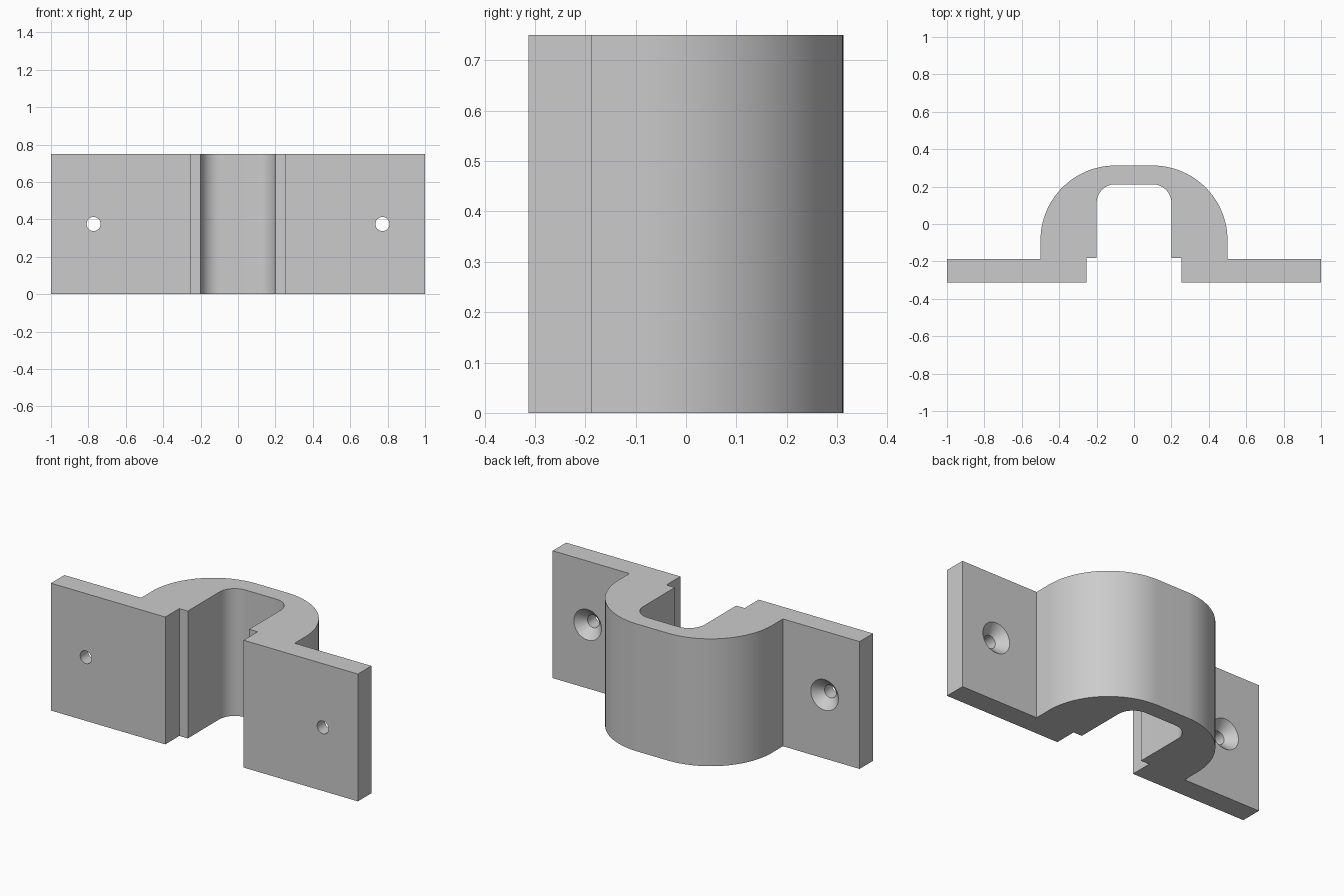
import bpy, bmesh
from math import sin, cos, pi, radians
from mathutils import Matrix

cube = bpy.data.objects.get("Cube")
if cube:
    bpy.data.objects.remove(cube)

HEIGHT = 0.75
FRONT, FLANGE_BACK = -0.3125, -0.1875
HOLE_X, HOLE_R, SINK_R = 0.772, 0.0375, 0.09

grey = bpy.data.materials.new("plain grey")
grey.use_nodes = True
colour = (0.6, 0.6, 0.6, 1)
grey.diffuse_color = colour
grey.node_tree.nodes["Principled BSDF"].inputs["Base Color"].default_value = colour


def arc(cx, cy, r, start, end, steps):
    angles = [radians(start + (end - start) * i / steps) for i in range(steps + 1)]
    return [(cx + r * cos(a), cy + r * sin(a)) for a in angles]


def make_object(name, bm):
    bmesh.ops.recalc_face_normals(bm, faces=bm.faces)
    mesh = bpy.data.meshes.new(name)
    bm.to_mesh(mesh)
    bm.free()
    mesh.materials.append(grey)
    obj = bpy.data.objects.new(name, mesh)
    bpy.context.collection.objects.link(obj)
    return obj


# Half outline of the saddle clamp: channel, rebate, flange, rounded back
half = arc(0.1, 0.1125, 0.1, 90, 0, 16)
half += [(0.2, -0.182), (0.255, -0.182), (0.255, FRONT), (1, FRONT),
         (1, FLANGE_BACK), (0.5, FLANGE_BACK)]
half += arc(0.1, -0.0875, 0.4, 0, 90, 32)
outline = half + [(-x, y) for x, y in reversed(half)]

bm = bmesh.new()
base = bm.faces.new([bm.verts.new((x, y, 0)) for x, y in outline])
top = bmesh.ops.extrude_face_region(bm, geom=[base])["geom"]
bmesh.ops.translate(bm, vec=(0, 0, HEIGHT),
                    verts=[v for v in top if isinstance(v, bmesh.types.BMVert)])
clamp = make_object("saddle_clamp", bm)

# Countersunk screw holes, wide end on the back of each flange
SIDES = 48
rings = [(FRONT - 0.1, HOLE_R), (FLANGE_BACK - (SINK_R - HOLE_R), HOLE_R),
         (FLANGE_BACK + 0.01, SINK_R + 0.01)]
bm = bmesh.new()
for side in (-1, 1):
    loops = [[bm.verts.new((side * HOLE_X + r * cos(2 * pi * i / SIDES), y,
                            HEIGHT / 2 + r * sin(2 * pi * i / SIDES)))
              for i in range(SIDES)] for y, r in rings]
    bm.faces.new(loops[0])
    bm.faces.new(loops[-1])
    for a, b in zip(loops, loops[1:]):
        for i in range(SIDES):
            j = (i + 1) % SIDES
            bm.faces.new((a[i], a[j], b[j], b[i]))
cutter = make_object("screw_hole_cutter", bm)
cutter.hide_render = True

# Cut the holes, then smooth the curved walls
cut = clamp.modifiers.new("screw holes", "BOOLEAN")
cut.operation = "DIFFERENCE"
cut.solver = "EXACT"
cut.object = cutter
bpy.ops.object.select_all(action="DESELECT")
clamp.select_set(True)
bpy.context.view_layer.objects.active = clamp
bpy.ops.object.modifier_apply(modifier=cut.name)
bpy.data.objects.remove(cutter)
bpy.ops.object.shade_smooth_by_angle(angle=radians(30))
